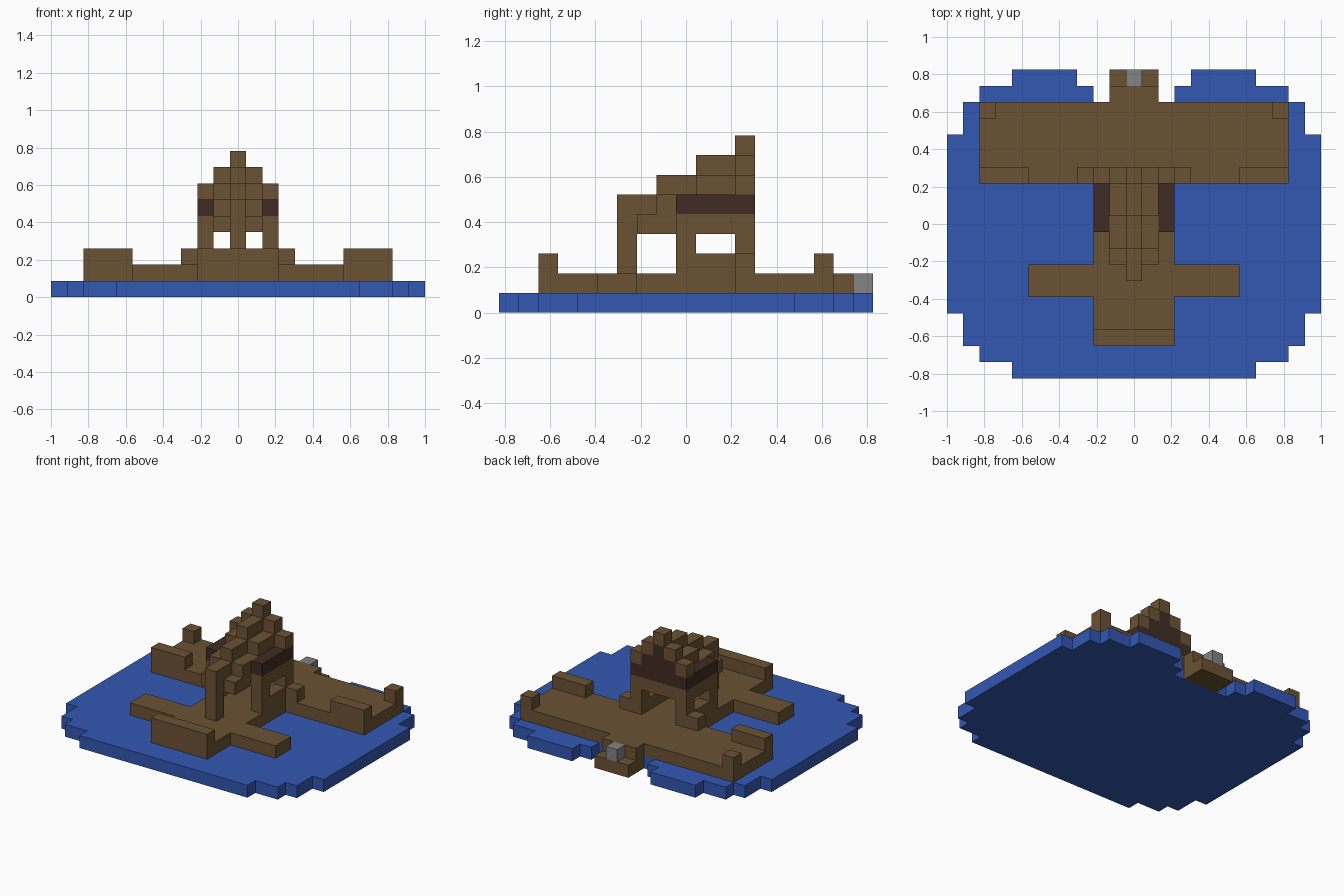
import bpy
import bmesh

U = 2 / 23  # one block

old = bpy.data.objects.get("Cube")
if old:
    bpy.data.objects.remove(old, do_unlink=True)


def material(name, rgb):
    m = bpy.data.materials.new(name)
    m.use_nodes = True
    m.diffuse_color = (*rgb, 1)
    m.node_tree.nodes["Principled BSDF"].inputs["Base Color"].default_value = (*rgb, 1)
    return m


BLUE = material("water blue", (0.033, 0.095, 0.45))
BROWN = material("wood brown", (0.147, 0.084, 0.033))
DARK = material("dark brown", (0.052, 0.025, 0.017))
GREY = material("stone grey", (0.23, 0.23, 0.23))


def finish(name, bm, mat):
    bmesh.ops.recalc_face_normals(bm, faces=bm.faces)
    mesh = bpy.data.meshes.new(name)
    bm.to_mesh(mesh)
    bm.free()
    mesh.materials.append(mat)
    ob = bpy.data.objects.new(name, mesh)
    bpy.context.collection.objects.link(ob)


def block(name, mat, x, y, z):
    """Box from ranges given in block units."""
    bm = bmesh.new()
    bmesh.ops.create_cube(bm, size=1)
    for v in bm.verts:
        v.co = [U * (a + (b - a) * (c + 0.5)) for (a, b), c in zip((x, y, z), v.co)]
    finish(name, bm, mat)


def centred(name, mat, half, y, z):
    block(name, mat, (-half, half), y, z)


def pair(name, mat, x, y, z):
    block(name + "_left", mat, x, y, z)
    block(name + "_right", mat, (-x[1], -x[0]), y, z)


# Water slab: stepped half outline, mirrored and extruded
half = [(7.5, -9.5), (7.5, -8.5), (9.5, -8.5), (9.5, -7.5), (10.5, -7.5),
        (10.5, -5.5), (11.5, -5.5), (11.5, 5.5), (10.5, 5.5), (10.5, 7.5),
        (9.5, 7.5), (9.5, 8.5), (7.5, 8.5), (7.5, 9.5), (3.5, 9.5),
        (3.5, 8.5), (2.5, 8.5), (2.5, 7.5)]
outline = half + [(-x, y) for x, y in reversed(half)]
bm = bmesh.new()
base = bm.faces.new([bm.verts.new((x * U, y * U, 0)) for x, y in outline])
top = bmesh.ops.extrude_face_region(bm, geom=[base])["geom"]
bmesh.ops.translate(bm, vec=(0, 0, U),
                    verts=[g for g in top if isinstance(g, bmesh.types.BMVert)])
finish("water", bm, BLUE)

# Deck and its walls
centred("rear_deck", BROWN, 9.5, (2.5, 7.5), (1, 2))
centred("walkway", BROWN, 2.5, (-7.5, 2.5), (1, 2))
pair("side_pier", BROWN, (2.5, 6.5), (-4.5, -2.5), (1, 2))
centred("front_wall", BROWN, 2.5, (-7.5, -6.5), (2, 3))
pair("deck_wall", BROWN, (6.5, 9.5), (2.5, 3.5), (2, 3))
pair("deck_corner_post", BROWN, (8.5, 9.5), (6.5, 7.5), (2, 3))

# Rear landing
centred("landing", BROWN, 1.5, (7.5, 9.5), (0, 1))
centred("landing_step", BROWN, 1.5, (7.5, 8.5), (1, 2))
centred("landing_stone", GREY, 0.5, (8.5, 9.5), (1, 2))

# Supports
centred("front_pillar", BROWN, 0.5, (-3.5, -2.5), (2, 6))
pair("middle_pillar", BROWN, (1.5, 2.5), (-0.5, 0.5), (2, 4))
pair("rear_pillar", BROWN, (1.5, 2.5), (2.5, 3.5), (2, 4))
pair("low_wall", BROWN, (1.5, 2.5), (0.5, 2.5), (2, 3))
pair("pillar_foot", BROWN, (2.5, 3.5), (2.5, 3.5), (2, 3))

# Ceiling
centred("ceiling", BROWN, 1.5, (-2.5, 3.5), (4, 5))
pair("side_beam", BROWN, (1.5, 2.5), (-0.5, 3.5), (4, 5))

# Stepped roof
centred("ridge_front", BROWN, 0.5, (-2.5, -1.5), (5, 6))
centred("roof_lower", BROWN, 1.5, (-1.5, 2.5), (5, 6))
centred("ridge_middle", BROWN, 0.5, (-1.5, 0.5), (6, 7))
centred("roof_upper", BROWN, 1.5, (0.5, 2.5), (6, 7))
centred("ridge_rear", BROWN, 0.5, (0.5, 2.5), (7, 8))
centred("roof_peak", BROWN, 0.5, (2.5, 3.5), (8, 9))
pair("dark_side_band", DARK, (1.5, 2.5), (-0.5, 2.5), (5, 6))

# Rear gable: dark fill with brown stepped edge
for i in range(3):
    centred(f"gable_fill_{i + 1}", DARK, 2.5 - i, (2.5, 3.5), (5 + i, 6 + i))
for i in range(2):
    pair(f"gable_edge_{i + 1}", BROWN, (1.5 - i, 2.5 - i), (2.5, 3.5), (6 + i, 7 + i))
